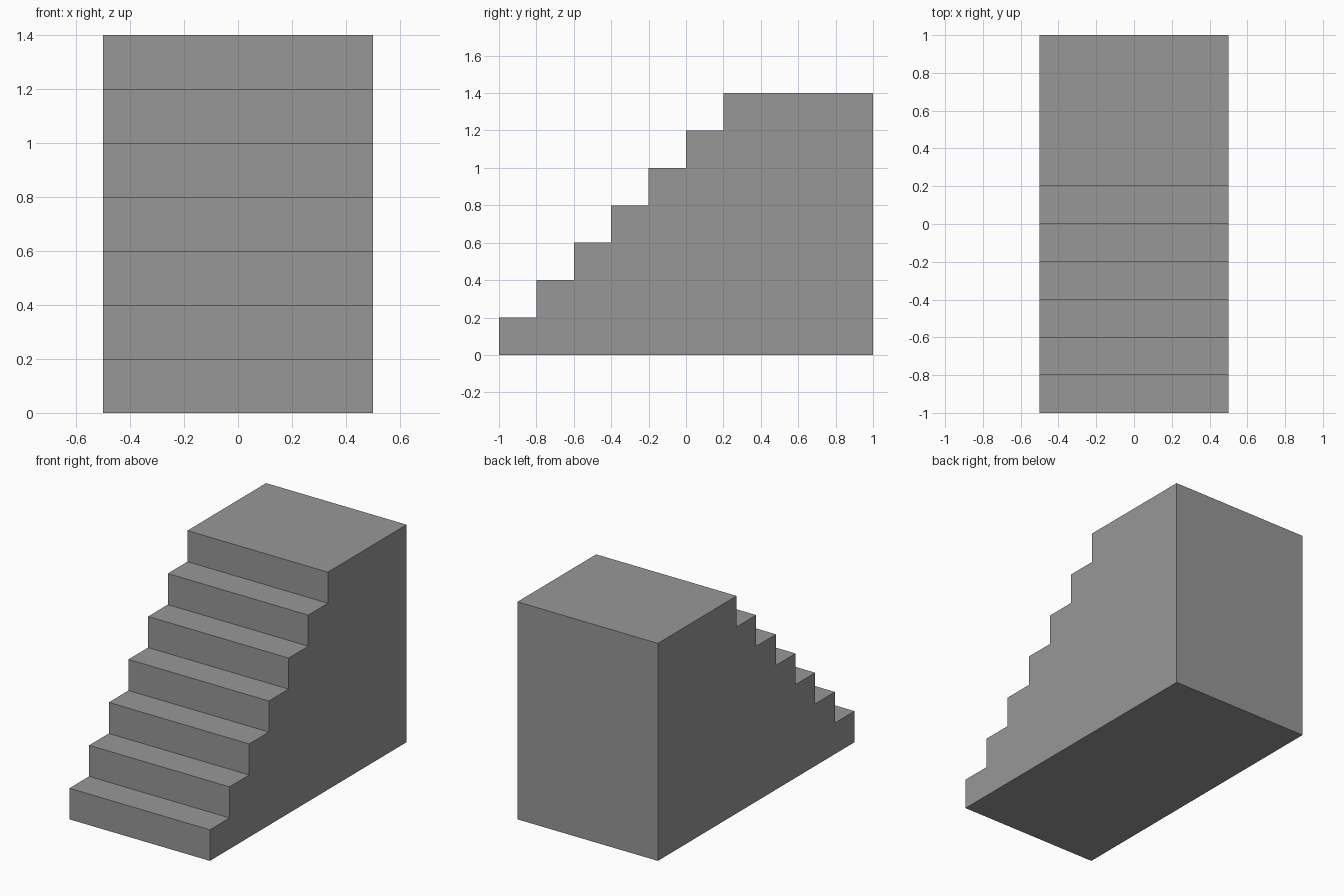
import bpy
import bmesh

if "Cube" in bpy.data.objects:
    bpy.data.objects.remove(bpy.data.objects["Cube"])

STEPS = 7
SIZE = 0.2          # tread depth and riser height
HALF_W = 0.5
FRONT, BACK = -1.0, 1.0

# Side profile (y, z): zigzag of steps ending in the landing
profile = [(FRONT, 0.0)]
for i in range(STEPS):
    y, top = FRONT + i * SIZE, (i + 1) * SIZE
    y_end = BACK if i == STEPS - 1 else y + SIZE
    profile += [(y, top), (y_end, top)]
profile.append((BACK, 0.0))

# Staircase: extrude the profile across the width
bm = bmesh.new()
side = bm.faces.new([bm.verts.new((-HALF_W, y, z)) for y, z in profile])
result = bmesh.ops.extrude_face_region(bm, geom=[side], use_keep_orig=True)
moved = [g for g in result["geom"] if isinstance(g, bmesh.types.BMVert)]
bmesh.ops.translate(bm, verts=moved, vec=(2 * HALF_W, 0, 0))
bmesh.ops.recalc_face_normals(bm, faces=bm.faces)

mesh = bpy.data.meshes.new("staircase")
bm.to_mesh(mesh)
bm.free()

# Dark grey surface
grey = bpy.data.materials.new("dark_grey")
grey.diffuse_color = (0.313, 0.313, 0.313, 1.0)
grey.use_nodes = True
grey.node_tree.nodes["Principled BSDF"].inputs["Base Color"].default_value = grey.diffuse_color
mesh.materials.append(grey)
bpy.context.collection.objects.link(bpy.data.objects.new("staircase", mesh))
